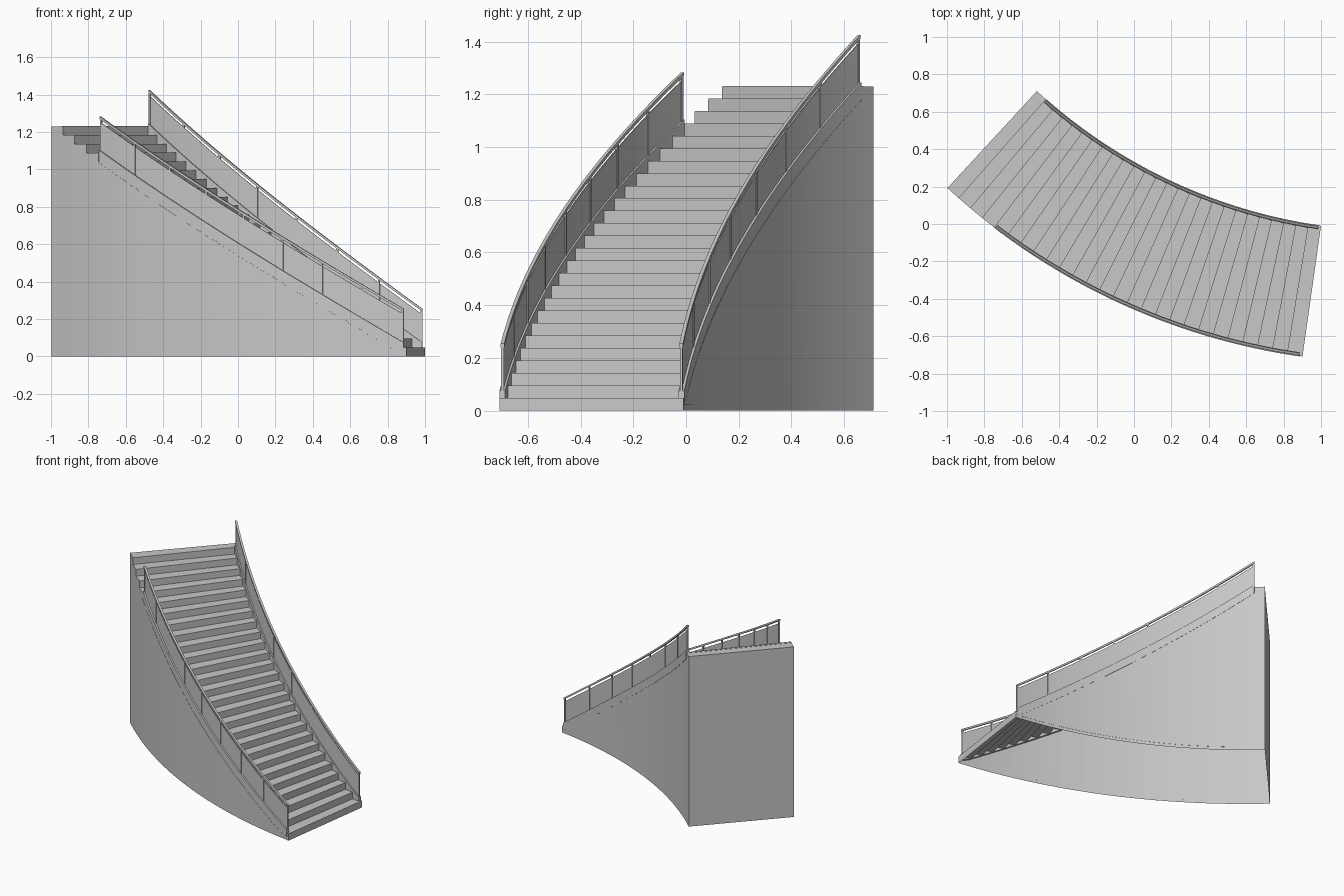
import bpy, bmesh, math

if "Cube" in bpy.data.objects:
    bpy.data.objects.remove(bpy.data.objects["Cube"])

# Curved stair: everything is laid out around one centre, angles in degrees
CX, CY = 1.395, 2.785
R_IN, R_OUT = 2.823, 3.528
A0, A1, STEPS = 8.05, 42.7, 26
RISE, DA = 1.23 / STEPS, (A1 - A0) / STEPS

grey = bpy.data.materials.new("stone grey")
grey.diffuse_color = (0.58, 0.58, 0.58, 1)
grey.use_nodes = True
grey.node_tree.nodes["Principled BSDF"].inputs["Base Color"].default_value = grey.diffuse_color


def pt(r, a, z):
    t = math.radians(a)
    return (CX - r * math.sin(t), CY - r * math.cos(t), z)


def nosing(a):
    return RISE + RISE / DA * (a - A0)


def finish(name, bm, smooth=True):
    bmesh.ops.remove_doubles(bm, verts=bm.verts, dist=1e-5)
    bmesh.ops.recalc_face_normals(bm, faces=bm.faces)
    me = bpy.data.meshes.new(name)
    bm.to_mesh(me)
    bm.free()
    me.materials.append(grey)
    ob = bpy.data.objects.new(name, me)
    bpy.context.collection.objects.link(ob)
    if smooth:
        bpy.context.view_layer.objects.active = ob
        ob.select_set(True)
        bpy.ops.object.shade_smooth_by_angle(angle=math.radians(20))
        ob.select_set(False)
    return ob


def quad(bm, *pts):
    bm.faces.new([bm.verts.new(p) for p in pts])


def sweep(bm, r0, r1, a0, a1, lo, hi, n=1):
    """Box section swept along the arc between heights lo(a) and hi(a)."""
    rings = []
    for k in range(n + 1):
        a = a0 + (a1 - a0) * k / n
        rings.append([bm.verts.new(pt(r, a, z)) for r, z in
                      ((r0, lo(a)), (r1, lo(a)), (r1, hi(a)), (r0, hi(a)))])
    for p, q in zip(rings, rings[1:]):
        for j in range(4):
            m = (j + 1) % 4
            bm.faces.new((p[j], p[m], q[m], q[j]))
    bm.faces.new(rings[0][::-1])
    bm.faces.new(rings[-1])


# Stair body: treads, risers, side walls and back, open underneath
bm = bmesh.new()
for i in range(STEPS):
    a, b, z0, z1 = A0 + i * DA, A0 + (i + 1) * DA, i * RISE, (i + 1) * RISE
    quad(bm, pt(R_IN, a, z1), pt(R_OUT, a, z1), pt(R_OUT, b, z1), pt(R_IN, b, z1))
    quad(bm, pt(R_IN, a, z0), pt(R_OUT, a, z0), pt(R_OUT, a, z1), pt(R_IN, a, z1))
    for r in (R_IN, R_OUT):
        quad(bm, pt(r, a, 0), pt(r, b, 0), pt(r, b, z1), pt(r, a, z1))
quad(bm, pt(R_IN, A1, 0), pt(R_OUT, A1, 0), pt(R_OUT, A1, 1.23), pt(R_IN, A1, 1.23))
finish("stair_body", bm)

# Thin nosing strips on the treads
bm = bmesh.new()
for i in range(STEPS):
    a, z = A0 + i * DA, (i + 1) * RISE
    sweep(bm, R_IN + 0.003, R_OUT - 0.003, a, a + 0.27,
          lambda t: z - 0.001, lambda t: z + 0.0015)
finish("nosing_strips", bm, False)

# Both sides: curb, wall panel, glass, handrail and posts
for side, wall, inward, end, bays in (("outer", R_OUT, -1, 37.2, 8),
                                      ("inner", R_IN, 1, 41.2, 7)):
    start = 8.4
    rail_r = wall + inward * 0.010

    bm = bmesh.new()
    sweep(bm, wall - inward * 0.002, wall + inward * 0.020, start - 0.1, end + 0.1,
          lambda t: max(0.022, nosing(t) - 0.045), lambda t: nosing(t) + 0.018, 32)
    finish(side + "_curb", bm)

    bm = bmesh.new()
    sweep(bm, wall - inward * 0.0012, wall, start, end + 0.3,
          lambda t: 0.022, lambda t: max(0.023, nosing(t) - 0.05), 32)
    finish(side + "_wall_panel", bm)

    bm = bmesh.new()
    sweep(bm, rail_r - 0.002, rail_r + 0.002, start, end,
          lambda t: nosing(t) + 0.015, lambda t: nosing(t) + 0.168, 32)
    finish(side + "_glass", bm)

    bm = bmesh.new()
    sweep(bm, rail_r - 0.007, rail_r + 0.007, start - 0.1, end + 0.1,
          lambda t: nosing(t) + 0.184, lambda t: nosing(t) + 0.198, 32)
    finish(side + "_handrail", bm)

    bm = bmesh.new()
    for k in range(bays + 1):
        a = start + (end - start) * k / bays
        w = math.degrees(0.005 / rail_r)
        sweep(bm, rail_r - 0.005, rail_r + 0.005, a - w, a + w,
              lambda t: nosing(t) + 0.005, lambda t: nosing(t) + 0.188)
    finish(side + "_posts", bm, False)
